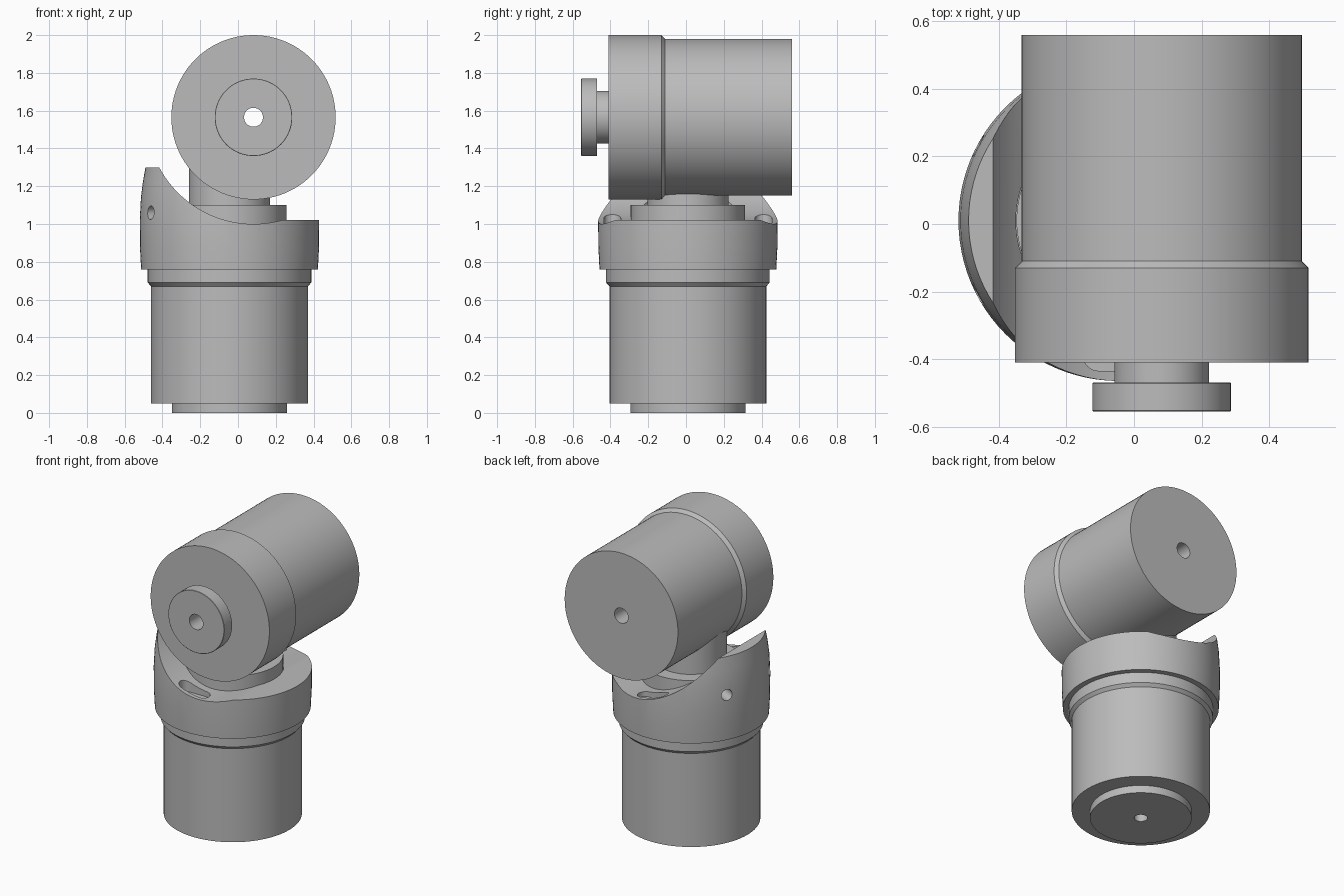
import bpy, bmesh, math
from mathutils import Matrix, Vector

if "Cube" in bpy.data.objects:
    bpy.data.objects.remove(bpy.data.objects["Cube"], do_unlink=True)

grey = bpy.data.materials.new("machined grey")
grey.use_nodes = True
grey.diffuse_color = (0.5, 0.5, 0.5, 1)
grey.node_tree.nodes["Principled BSDF"].inputs["Base Color"].default_value = grey.diffuse_color

LOWER = Matrix.Translation((-0.045, 0.01, 0))
UPPER = Matrix.Translation((0.082, 0, 1.565)) @ Matrix.Rotation(math.radians(-90), 4, "X")


def finish(name, bm):
    bmesh.ops.recalc_face_normals(bm, faces=bm.faces)
    mesh = bpy.data.meshes.new(name)
    bm.to_mesh(mesh)
    bm.free()
    mesh.materials.append(grey)
    obj = bpy.data.objects.new(name, mesh)
    bpy.context.collection.objects.link(obj)
    return obj


def lathe(name, profile, place, segments=96):
    """Spin a closed (radius, height) loop around the local z axis."""
    bm = bmesh.new()
    rings = []
    for i in range(segments):
        a = math.tau * i / segments
        rings.append([bm.verts.new((r * math.cos(a), r * math.sin(a), h)) for r, h in profile])
    n = len(profile)
    for i, ring in enumerate(rings):
        after = rings[(i + 1) % segments]
        for j in range(n):
            k = (j + 1) % n
            bm.faces.new((ring[j], after[j], after[k], ring[k]))
    bm.transform(place)
    return finish(name, bm)


def cylinder(bm, radius, depth, place, segments=32):
    bmesh.ops.create_cone(bm, cap_ends=True, segments=segments, radius1=radius,
                          radius2=radius, depth=depth, matrix=place)


def box(bm, centre, size):
    bmesh.ops.create_cube(bm, size=1, matrix=Matrix.Translation(centre) @ Matrix.Diagonal((*size, 1)))


def cut(target, bm):
    cutter = finish("cutter", bm)
    mod = target.modifiers.new("cut", "BOOLEAN")
    mod.operation, mod.solver, mod.object = "DIFFERENCE", "EXACT", cutter
    bpy.context.view_layer.objects.active = target
    bpy.ops.object.modifier_apply(modifier=mod.name)
    bpy.data.objects.remove(cutter, do_unlink=True)


# Lower body with its base boss, chamfered shoulder and centre bore
lower_body = lathe("lower_body", [
    (0.04, 0), (0.305, 0), (0.305, 0.05), (0.415, 0.05), (0.415, 0.67),
    (0.433, 0.69), (0.433, 0.77), (0.04, 0.77)], LOWER)

# Flange and neck that carry the upper body
neck = lathe("neck", [
    (0.04, 0.765), (0.303, 0.765), (0.303, 1.1), (0.215, 1.1), (0.215, 1.4), (0.04, 1.4)], LOWER)

# Collar with a slightly bulged wall
collar = lathe("collar", [
    (0.305, 0.76), (0.468, 0.76), (0.474, 0.88), (0.475, 1.02),
    (0.469, 1.14), (0.459, 1.22), (0.445, 1.3), (0.305, 1.3)], LOWER)

# Curved saddle clearance
bm = bmesh.new()
cylinder(bm, 0.565, 2, UPPER, 128)
cut(collar, bm)

# Low flat side of the collar
bm = bmesh.new()
box(bm, (0.58, 0, 1.52), (1, 2, 1))
cut(collar, bm)

for side in (-1, 1):
    # Rounded slot in the saddle floor
    bm = bmesh.new()
    outline = []
    for i in range(26):
        a = math.radians(90 + 180 * (i % 13) / 12 + (180 if i > 12 else 0))
        shift = -0.06 if i < 13 else 0.06
        outline.append(bm.verts.new((shift + 0.045 * math.cos(a), 0.4 * side + 0.045 * math.sin(a), 0.97)))
    face = bm.faces.new(outline)
    top = bmesh.ops.extrude_face_region(bm, geom=[face])["geom"]
    bmesh.ops.translate(bm, vec=(0, 0, 0.5), verts=[v for v in top if isinstance(v, bmesh.types.BMVert)])
    bm.transform(LOWER)
    cut(collar, bm)

    # Radial screw hole in the tall wall
    bm = bmesh.new()
    out = Vector((1, 0, 0))
    out.rotate(Matrix.Rotation(math.radians(152 * side), 3, "Z"))
    turn = out.to_track_quat("Z", "Y").to_matrix().to_4x4()
    cylinder(bm, 0.036, 0.3, LOWER @ Matrix.Translation(out * 0.5 + Vector((0, 0, 1.06))) @ turn)
    cut(collar, bm)

# Upper body lying front to back, with through bore
upper_body = lathe("upper_body", [
    (0.05, -0.41), (0.435, -0.41), (0.435, -0.13), (0.415, -0.11),
    (0.415, 0.56), (0.05, 0.56)], UPPER)

# Front knob on a short stem
front_knob = lathe("front_knob", [
    (0.05, -0.555), (0.203, -0.555), (0.205, -0.553), (0.205, -0.472), (0.203, -0.47),
    (0.14, -0.47), (0.14, -0.405), (0.05, -0.405)], UPPER)

# Smooth round walls, crisp edges
bpy.ops.object.select_all(action="DESELECT")
for obj in (lower_body, neck, collar, upper_body, front_knob):
    obj.select_set(True)
    bpy.context.view_layer.objects.active = obj
bpy.ops.object.shade_smooth_by_angle(angle=math.radians(25))
